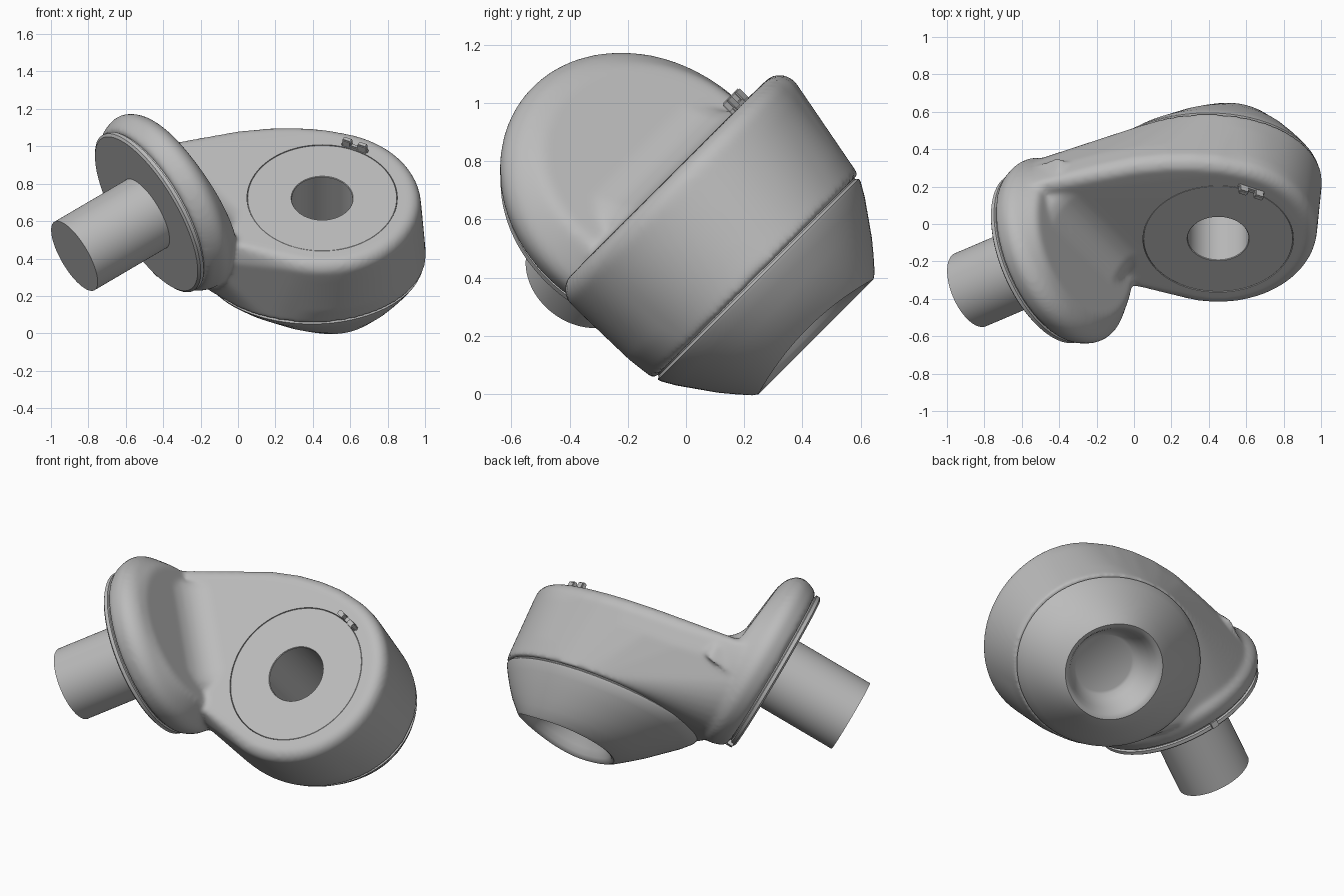
import bpy, bmesh, math
from mathutils import Matrix, Vector

if "Cube" in bpy.data.objects:
    bpy.data.objects.remove(bpy.data.objects["Cube"], do_unlink=True)

# Single material
GREY = (0.5, 0.5, 0.5, 1)
mat = bpy.data.materials.new("light_grey")
mat.use_nodes = True
mat.diffuse_color = GREY
mat.node_tree.nodes["Principled BSDF"].inputs["Base Color"].default_value = GREY


def frame(x, y, z, origin):
    m = Matrix((x, y, z)).transposed().to_4x4()
    m.translation = origin
    return m


# Drum frame: z along the drum axis, tipped forward by 45 degrees
h = math.sqrt(0.5)
axis = Vector((0, -h, h))
DRUM = frame(Vector((1, 0, 0)), Vector((0, h, h)), axis, Vector((0.45, 0.322, 0.322)))

# Flange frame: z points from the mounting face into the body
inward = Vector((0.81, 0.345, 0.475)).normalized()
up = (axis - inward * axis.dot(inward)).normalized()
FLANGE = frame(up.cross(inward), up, inward, Vector((-0.49, -0.188, 0.639)))


def no_warp(p):
    return p


def circle(r, z, steps=96):
    return [Vector((r * math.cos(a), r * math.sin(a), z))
            for a in (2 * math.pi * i / steps for i in range(steps))]


def lathe(bm, profile, m, warp=no_warp):
    """Closed solid of revolution from (radius, height) points."""
    rings = []
    for r, z in profile:
        if r == 0:
            rings.append([bm.verts.new(m @ warp(Vector((0, 0, z))))] * 96)
        else:
            rings.append([bm.verts.new(m @ warp(p)) for p in circle(r, z)])
    for a, b in zip(rings, rings[1:]):
        for i in range(96):
            j = (i + 1) % 96
            quad = list(dict.fromkeys((a[i], a[j], b[j], b[i])))
            if len(quad) > 2:
                bm.faces.new(quad)


def hull(bm, points):
    res = bmesh.ops.convex_hull(bm, input=[bm.verts.new(p) for p in points])
    inner = {g for g in res["geom_interior"] if isinstance(g, bmesh.types.BMVert)}
    bmesh.ops.delete(bm, geom=list(inner), context='VERTS')


def box(bm, size, centre, m):
    local = Matrix.Translation(centre) @ Matrix.Diagonal((*size, 1))
    bmesh.ops.create_cube(bm, size=1, matrix=m @ local)


def finish(bm, name):
    bmesh.ops.recalc_face_normals(bm, faces=bm.faces)
    me = bpy.data.meshes.new(name)
    bm.to_mesh(me)
    bm.free()
    ob = bpy.data.objects.new(name, me)
    bpy.context.scene.collection.objects.link(ob)
    me.materials.append(mat)
    return ob


def select(ob):
    bpy.ops.object.select_all(action='DESELECT')
    ob.select_set(True)
    bpy.context.view_layer.objects.active = ob


def smooth(ob, angle=35):
    select(ob)
    bpy.ops.object.shade_smooth_by_angle(angle=math.radians(angle))


def turned(name, profile, m, warp=no_warp):
    bm = bmesh.new()
    lathe(bm, profile, m, warp)
    ob = finish(bm, name)
    smooth(ob)
    return ob


def cap_warp(p):
    """Stretch the seam sideways, shift the dish and dip its left rim."""
    r = max(p.xy.length, 0.001)
    k = min(max((r - 0.28) / 0.2, 0), 1)
    dip = 0.04 * min(max((-p.z - 0.04) / 0.13, 0), 1) * (max(p.x, 0) / r) ** 2
    return Vector((p.x * (1.08 + 0.15 * k) + 0.06 - 0.115 * k, p.y, p.z + dip))


# Housing: drum and arm as one hull
bm = bmesh.new()
pts = [DRUM @ cap_warp(p) for p in circle(0.497, 0.116)]
pts += [DRUM @ Vector((p.x * 1.06 - 0.01, p.y, p.z)) for p in circle(0.51, 0.22)]
for r, z in ((0.528, 0.46), (0.528, 0.515), (0.512, 0.548), (0.48, 0.568)):
    pts += [DRUM @ (p + Vector((0, 0.012, 0))) for p in circle(r, z)]
for x, y in ((0.0, 0.558), (-0.13, 0.57), (-0.28, 0.568), (-0.45, 0.545), (-0.65, 0.49)):
    pts += [DRUM @ Vector((x, y - inset, z))
            for inset, z in ((0.02, 0.4), (0, 0.5), (0.012, 0.54), (0.045, 0.566))]
for i in range(19):
    a = math.radians(12 + 150 * i / 18)
    width = 0.51 if math.cos(a) > 0 else 0.37
    pts.append(FLANGE @ Vector((width * math.cos(a), -0.505 * math.sin(a), 0.12)))
for x, y in ((0.49, -0.05), (0.45, -0.03), (-0.32, -0.03), (-0.36, -0.07)):
    pts.append(FLANGE @ Vector((x, y, 0.17)))
hull(bm, pts)

# Housing: flange body with a tilted flat back
pts = []
for r, z in ((0.487, 0.04), (0.507, 0.07), (0.524, 0.12), (0.524, 0.15), (0.512, 0.18), (0.49, 0.205), (0.465, 0.222)):
    pts += [FLANGE @ p for p in circle(r, z)]
for r, d in ((0.435, 0.279), (0.41, 0.286)):
    pts += [FLANGE @ Vector((p.x, p.y, d - 0.11 * max(p.y, -0.1))) for p in circle(r, 0)]
hull(bm, pts)

# Housing: curved web between flange and drum top, sunk at both ends
web = [(0.18, -0.16), (0.18, 0.12), (0.27, 0.12), (0.28, 0.08), (0.298, 0.035), (0.325, -0.003),
       (0.36, -0.032), (0.41, -0.052), (0.47, -0.064), (0.47, -0.16)]
ends = [[bm.verts.new(FLANGE @ Vector((x, y - drop, z - drop))) for z, y in web]
        for x, drop in ((-0.4, 0.08), (-0.35, 0.03), (-0.31, 0.008), (-0.26, 0),
                        (0.28, 0), (0.33, 0.008), (0.37, 0.03), (0.42, 0.08))]
bm.faces.new(ends[0])
bm.faces.new(ends[-1][::-1])
for a, b in zip(ends, ends[1:]):
    for i in range(len(web)):
        j = (i + 1) % len(web)
        bm.faces.new((a[i], a[j], b[j], b[i]))
housing = finish(bm, "housing")

# Bore and cover seat cut
cutter = turned("bore_cutter", [(0, 0), (0.172, 0), (0.172, 0.3), (0.402, 0.3),
                                (0.402, 0.7), (0, 0.7)], DRUM)
cutter.hide_render = True
remesh = housing.modifiers.new("blend", 'REMESH')
remesh.mode = 'VOXEL'
remesh.voxel_size = 0.012
soften = housing.modifiers.new("soften", 'SMOOTH')
soften.factor = 0.5
soften.iterations = 16
cut = housing.modifiers.new("cut", 'BOOLEAN')
cut.operation = 'DIFFERENCE'
cut.object = cutter
select(housing)
bpy.ops.object.convert(target='MESH')
bpy.data.objects.remove(cutter, do_unlink=True)
smooth(housing, 40)

# Round cover with blind bore
turned("top_cover", [(0, 0.07), (0.163, 0.07), (0.163, 0.563), (0.166, 0.567), (0.398, 0.567),
                     (0.4, 0.565), (0.4, 0.295), (0.169, 0.295), (0.169, 0.05), (0, 0.05)], DRUM)

# Domed lower cap with dished end
turned("lower_cap", [(0, -0.03), (0.165, -0.03), (0.18, -0.038), (0.205, -0.07), (0.23, -0.12),
                     (0.25, -0.155), (0.265, -0.171), (0.28, -0.176), (0.297, -0.164),
                     (0.336, -0.12), (0.375, -0.073), (0.418, -0.012), (0.458, 0.045),
                     (0.484, 0.09), (0.488, 0.103), (0.478, 0.111), (0.478, 0.15),
                     (0.24, 0.15), (0.24, 0.0), (0, 0.0)], DRUM, cap_warp)

# Mounting plate and shaft
turned("mounting_plate", [(0, 0), (0.468, 0), (0.482, 0.01), (0.482, 0.03), (0.47, 0.034),
                          (0.47, 0.08), (0, 0.08)], FLANGE)
turned("shaft", [(0, -0.475), (0.212, -0.475), (0.212, 0.02), (0, 0.02)], FLANGE)

# Index tab under the plate
bm = bmesh.new()
box(bm, (0.04, 0.04, 0.035), (0, -0.478, 0.03), FLANGE)
finish(bm, "plate_tab")

# Small clip at the cover edge
bm = bmesh.new()
clip = DRUM @ Matrix.Rotation(math.radians(-25), 4, 'Z')
box(bm, (0.15, 0.025, 0.03), (0, 0.415, 0.57), clip)
for x in (-0.045, 0.045):
    box(bm, (0.05, 0.03, 0.05), (x, 0.415, 0.592), clip)
bmesh.ops.bevel(bm, geom=bm.edges[:], offset=0.005, segments=2, affect='EDGES')
finish(bm, "cover_clip")
